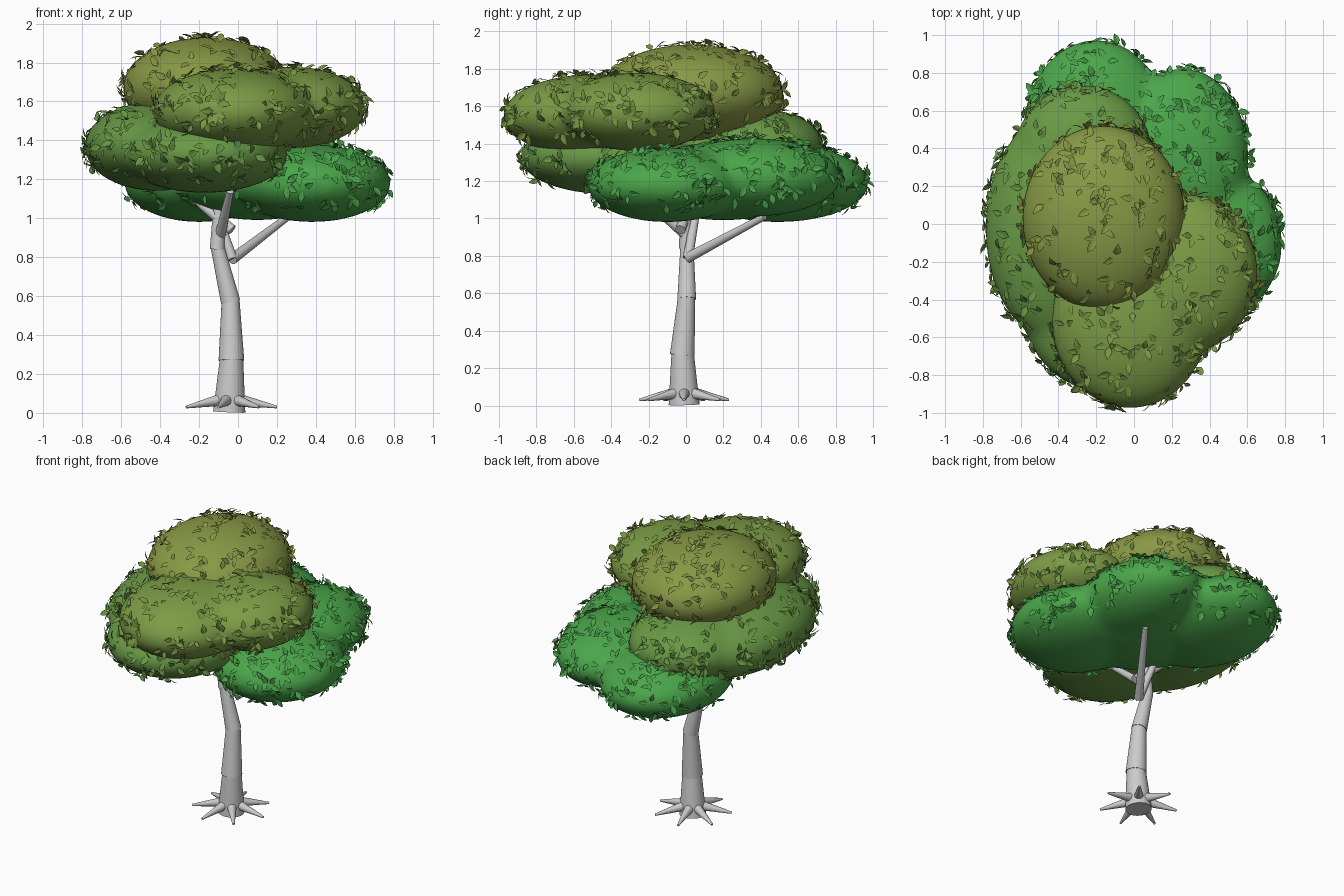
import bpy, bmesh, math, random
from mathutils import Vector, Matrix

if "Cube" in bpy.data.objects:
    bpy.data.objects.remove(bpy.data.objects["Cube"])

random.seed(7)


def material(name, rgb):
    m = bpy.data.materials.new(name)
    m.diffuse_color = (*rgb, 1)
    m.use_nodes = True
    m.node_tree.nodes["Principled BSDF"].inputs["Base Color"].default_value = m.diffuse_color
    return m


def make_object(name, bm, mat=None, smooth=True):
    me = bpy.data.meshes.new(name)
    bm.to_mesh(me)
    bm.free()
    ob = bpy.data.objects.new(name, me)
    bpy.context.collection.objects.link(ob)
    if mat:
        me.materials.append(mat)
    if smooth:
        bpy.ops.object.select_all(action='DESELECT')
        ob.select_set(True)
        bpy.context.view_layer.objects.active = ob
        bpy.ops.object.shade_smooth_by_angle(angle=math.radians(40))
    return ob


def limb(name, a, b, r1, r2, sides=20):
    """Tapered cylinder running from point a to point b."""
    a, b = Vector(a), Vector(b)
    d = b - a
    rot = d.to_track_quat('Z', 'Y').to_matrix().to_4x4()
    bm = bmesh.new()
    bmesh.ops.create_cone(bm, cap_ends=True, segments=sides, radius1=r1, radius2=r2,
                          depth=d.length, matrix=Matrix.Translation((a + b) / 2) @ rot)
    return make_object(name, bm)


# Trunk: four stacked, leaning segments
trunk = [((-0.045, -0.01, 0.005), (-0.033, -0.018, 0.28), 0.083, 0.060),
         ((-0.034, -0.020, 0.27), (-0.038, 0.003, 0.58), 0.066, 0.046),
         ((-0.038, 0.004, 0.57), (-0.105, 0.005, 0.85), 0.050, 0.035),
         ((-0.107, 0.0, 0.84), (-0.093, 0.0, 1.15), 0.038, 0.026)]
for i, (a, b, r1, r2) in enumerate(trunk):
    limb(f"trunk_segment_{i + 1}", a, b, r1, r2, 28)

# Branches
branches = [((-0.03, 0.01, 0.79), (0.26, 0.42, 1.01)),
            ((-0.03, -0.03, 0.94), (-0.30, 0.06, 1.16)),
            ((-0.03, 0.01, 0.79), (-0.14, 0.07, 1.12)),
            ((-0.09, -0.01, 0.92), (-0.04, -0.26, 1.14))]
for i, (a, b) in enumerate(branches):
    limb(f"branch_{i + 1}", a, b, 0.028, 0.018, 14)

# Roots: ring of seven pointed cones
for i in range(7):
    t = i * math.tau / 7
    d = Vector((math.cos(t), math.sin(t), 0))
    c = Vector((-0.045, -0.01, 0))
    limb(f"root_{i + 1}", c + d * 0.06 + Vector((0, 0, 0.065)),
         c + d * 0.245 + Vector((0, 0, 0.03)), 0.03, 0.007, 12)

# Foliage clumps: groups of overlapping ellipsoids (centre, radii)
clumps = {
    "lower_foliage": ((0.07, 0.38, 0.07), [
        ((-0.20, 0.49, 1.19), (0.39, 0.49, 0.21)),
        ((0.26, 0.36, 1.22), (0.35, 0.47, 0.21)),
        ((0.10, 0.20, 1.20), (0.45, 0.48, 0.21)),
        ((0.38, -0.10, 1.18), (0.41, 0.43, 0.20))]),
    "middle_foliage": ((0.14, 0.32, 0.06), [
        ((-0.17, -0.42, 1.33), (0.43, 0.47, 0.20)),
        ((-0.42, -0.02, 1.37), (0.37, 0.60, 0.23)),
        ((-0.27, 0.37, 1.39), (0.37, 0.37, 0.20))]),
    "upper_foliage": ((0.20, 0.33, 0.06), [
        ((-0.02, -0.51, 1.55), (0.42, 0.47, 0.22)),
        ((0.28, -0.26, 1.57), (0.38, 0.42, 0.21))]),
    "top_foliage": ((0.25, 0.32, 0.06), [
        ((-0.16, 0.03, 1.67), (0.43, 0.49, 0.26))]),
}
blobs = [(name, Vector(c), Vector(r)) for name, (_, bl) in clumps.items() for c, r in bl]

clump_objects = {}
for name, (rgb, bl) in clumps.items():
    bm = bmesh.new()
    for c, r in bl:
        m = Matrix.Translation(c) @ Matrix.Diagonal((*r, 1))
        bmesh.ops.create_uvsphere(bm, u_segments=48, v_segments=28, radius=1, matrix=m)
    ob = clump_objects[name] = make_object(name, bm, material(name, rgb))
    if len(bl) > 1:
        rm = ob.modifiers.new("merge", 'REMESH')
        rm.mode = 'VOXEL'
        rm.voxel_size = 0.022
        rm.use_smooth_shade = True
        sm = ob.modifiers.new("soften", 'SMOOTH')
        sm.iterations = 22
depsgraph = bpy.context.evaluated_depsgraph_get()
surfaces = {name: ob.evaluated_get(depsgraph) for name, ob in clump_objects.items()}


def buried(p):
    return any(sum(((p[k] - c[k]) / r[k]) ** 2 for k in range(3)) < 0.97 for _, c, r in blobs)


def add_leaf(bm, p, n, t, length):
    """Pointed leaf, folded along its midrib."""
    s = n.cross(t).normalized()
    up = t.cross(s).normalized()
    rib = [bm.verts.new(p + t * length * k + up * length * h)
           for k, h in ((0, 0), (0.35, 0.03), (0.7, 0.02), (1, -0.06))]
    for sign in (1, -1):
        side = [bm.verts.new(p + t * length * k + s * sign * length * w + up * length * 0.07)
                for k, w in ((0.35, 0.27), (0.7, 0.19))]
        for f in ((rib[0], rib[1], side[0]), (rib[1], rib[2], side[1], side[0]),
                  (rib[2], rib[3], side[1])):
            bm.faces.new(f if sign > 0 else f[::-1])


# Leaves: loose sprigs scattered over the exposed foliage
leaf_sets = {name: bmesh.new() for name in clumps}
for name, c, r in blobs:
    for _ in range(150):
        n = Vector([random.gauss(0, 1) for _ in range(3)]).normalized()
        p = c + Vector([n[k] * r[k] for k in range(3)])
        if n.z < -0.65 or buried(p):
            continue
        _, p, n, _ = surfaces[name].closest_point_on_mesh(p)
        u = n.orthogonal().normalized()
        v = n.cross(u)
        a0 = random.uniform(0, math.tau)
        for da in random.choice(((-0.6, 0.6), (-1.2, 0, 1.2), (0, 2.2))):
            a = a0 + da + random.uniform(-0.3, 0.3)
            tilt = random.uniform(0.05, 0.6)
            d = u * math.cos(a) + v * math.sin(a)
            t = d * math.cos(tilt) + n * math.sin(tilt)
            add_leaf(leaf_sets[name], p + d * 0.012, n, t, random.uniform(0.05, 0.08))

for name, bm in leaf_sets.items():
    rgb = [0.95 * k for k in clumps[name][0]]
    make_object(name.replace("foliage", "leaves"), bm, material(name + "_leaf", rgb), False)
